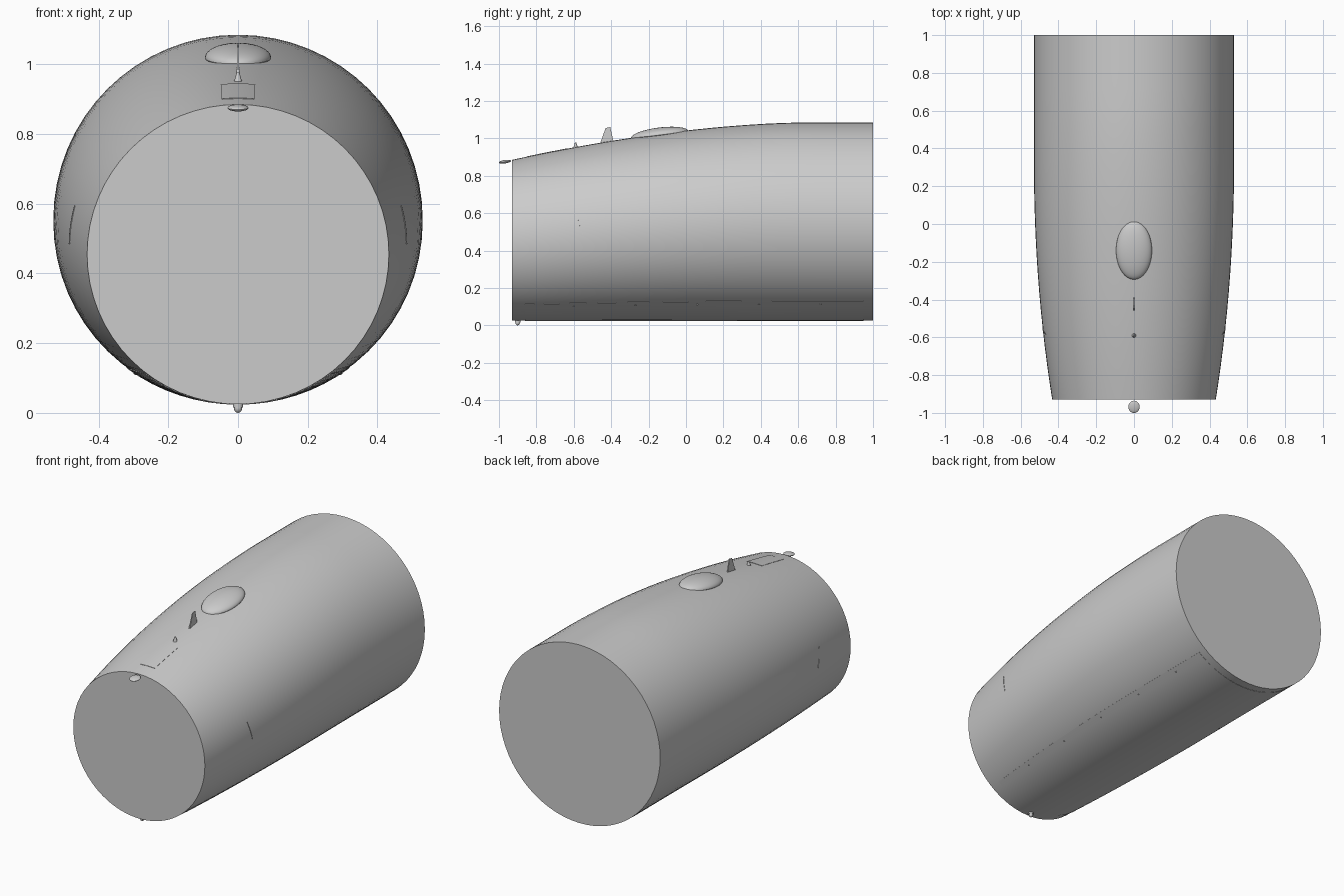
import bpy, bmesh, math
from mathutils import Matrix

if "Cube" in bpy.data.objects:
    bpy.data.objects.remove(bpy.data.objects["Cube"])

SEG, RINGS, Y0, Y1, BASE = 64, 20, -0.93, 1.0, 0.025


def skin(y, deg, off=0.0):
    """Point on the hull; deg is measured from the top towards +x."""
    top = 1.085 - 0.2 * max(0, (0.65 - y) / 1.58) ** 1.72
    w = 0.53 - 0.097 * max(0, (0.35 - y) / 1.28) ** 2.1
    h, a = (top - BASE) / 2, math.radians(deg)
    return ((w + off) * math.sin(a), y, BASE + h + (h + off) * math.cos(a))


def finish(name, bm, smooth=True):
    bmesh.ops.recalc_face_normals(bm, faces=bm.faces[:])
    me = bpy.data.meshes.new(name)
    bm.to_mesh(me)
    bm.free()
    ob = bpy.data.objects.new(name, me)
    bpy.context.collection.objects.link(ob)
    if smooth:
        bpy.ops.object.select_all(action='DESELECT')
        ob.select_set(True)
        bpy.context.view_layer.objects.active = ob
        bpy.ops.object.shade_smooth_by_angle(angle=math.radians(35))
    return ob


def plate(name, ya, yb, a0, a1, off, ny=8, na=8, slant=0.0):
    """Thin sheet that follows the hull skin, with a rim sunk into it."""
    bm = bmesh.new()
    grid = []
    for i in range(-1, ny + 2):
        row = []
        for j in range(-1, na + 2):
            u, v = min(max(i, 0), ny) / ny, min(max(j, 0), na) / na
            rim = i in (-1, ny + 1) or j in (-1, na + 1)
            row.append(bm.verts.new(skin(ya + (yb - ya) * u + slant * v,
                                         a0 + (a1 - a0) * v, -0.001 if rim else off)))
        grid.append(row)
    for r, s in zip(grid, grid[1:]):
        for j in range(len(r) - 1):
            bm.faces.new((r[j], r[j + 1], s[j + 1], s[j]))
    return finish(name, bm)


def ellipsoid(name, loc, size, tilt=0.0, under=1.0, seg=32):
    """Ellipsoid tilted about x; under flattens its lower half."""
    bm = bmesh.new()
    bmesh.ops.create_uvsphere(bm, u_segments=seg, v_segments=seg // 2, radius=1)
    for v in bm.verts:
        if v.co.z < 0:
            v.co.z *= under
    m = (Matrix.Translation(loc) @ Matrix.Rotation(math.radians(tilt), 4, 'X')
         @ Matrix.Diagonal((*size, 1)))
    bmesh.ops.transform(bm, matrix=m, verts=bm.verts[:])
    return finish(name, bm)


def cone(name, loc, r1, r2, depth):
    bm = bmesh.new()
    bmesh.ops.create_cone(bm, cap_ends=True, segments=16, radius1=r1, radius2=r2,
                          depth=depth, matrix=Matrix.Translation(loc))
    return finish(name, bm)


# fuselage section with flat ends
bm = bmesh.new()
rings = []
for i in range(RINGS + 1):
    y = Y0 + (Y1 - Y0) * i / RINGS
    rings.append([bm.verts.new(skin(y, 360 * j / SEG)) for j in range(SEG)])

# first darker ring for each angular step away from the top
start = [14, 12, 12, 12, 16, 14, 16, 16, 18, 18, 19]
start += [99] * 9 + [19, 18, 19] + [99] * 9
for i in range(RINGS):
    for j in range(SEG):
        k = (j + 1) % SEG
        f = bm.faces.new((rings[i][j], rings[i][k], rings[i + 1][k], rings[i + 1][j]))
        f.material_index = int(i >= start[min(j, SEG - 1 - j)])
bm.faces.new(rings[0])
bm.faces.new(rings[-1])
hull = finish("fuselage_section", bm)
for name, col in (("skin_grey", (0.8, 0.8, 0.8, 1)), ("patch_grey", (0.64, 0.66, 0.64, 1))):
    mat = bpy.data.materials.new(name)
    mat.diffuse_color = col
    mat.use_nodes = True
    mat.node_tree.nodes["Principled BSDF"].inputs["Base Color"].default_value = mat.diffuse_color
    hull.data.materials.append(mat)

# antenna dome on the roof
ellipsoid("roof_dome", (0, -0.14, 1.019), (0.095, 0.155, 0.039), 7, 0.35, 48)

# swept blade antenna
bm = bmesh.new()
prof = [(-0.462, 0.965), (-0.43, 1.055), (-0.405, 1.06), (-0.386, 0.975)]
sides = [[bm.verts.new((s * (0.004 if z < 1 else 0.002), y, z)) for y, z in prof]
         for s in (-1, 1)]
bm.faces.new(sides[0])
bm.faces.new(sides[1])
for i in range(4):
    j = (i + 1) % 4
    bm.faces.new((sides[0][i], sides[0][j], sides[1][j], sides[1][i]))
finish("blade_antenna", bm, False)

# small probe on the roof
cone("roof_probe", (0, -0.59, 0.963), 0.012, 0.004, 0.028)

# roof hatch plate
plate("roof_hatch", -0.85, -0.64, -6, 6, 0.0015)

# lamp at the front edge of the roof
ellipsoid("front_lamp", (0, -0.968, 0.875), (0.03, 0.033, 0.009), 8)

# belly panel and belly beacon
plate("belly_panel", -0.86, 0.95, 143, 217, 0.0015, 20, 16)
cone("beacon_base", (0, -0.9, 0.022), 0.015, 0.015, 0.012)
ellipsoid("belly_beacon", (0, -0.9, 0.014), (0.012, 0.012, 0.014), seg=16)

# side vent strips and belly drain studs, both sides
for s, side in ((1, "right"), (-1, "left")):
    plate("side_vent_" + side, -0.585, -0.579, s * 77, s * 91, 0.002, 1, 8, 0.03)
    for n in range(5):
        p = skin(-0.6 + 0.33 * n, s * 146)
        ellipsoid(f"drain_stud_{side}_{n + 1}", p, (0.004, 0.006, 0.004), seg=8)
